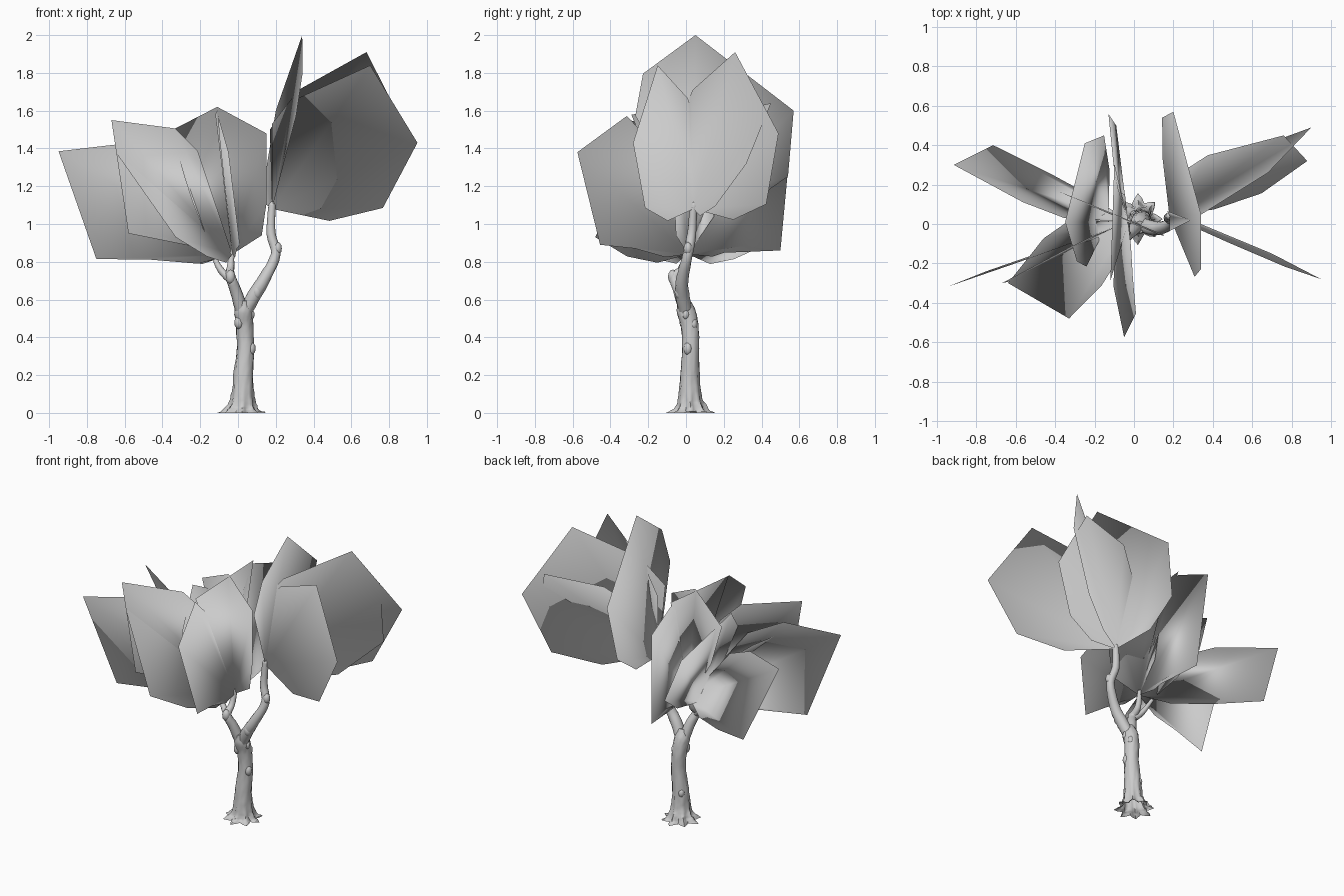
import bpy, bmesh, math, random
from mathutils import Vector

if "Cube" in bpy.data.objects:
    bpy.data.objects.remove(bpy.data.objects["Cube"])

random.seed(4)


def make_object(name, bm, angle=60):
    bmesh.ops.recalc_face_normals(bm, faces=bm.faces)
    me = bpy.data.meshes.new(name)
    bm.to_mesh(me)
    bm.free()
    ob = bpy.data.objects.new(name, me)
    bpy.context.collection.objects.link(ob)
    bpy.ops.object.select_all(action='DESELECT')
    ob.select_set(True)
    bpy.context.view_layer.objects.active = ob
    bpy.ops.object.shade_smooth_by_angle(angle=math.radians(angle))
    return ob


def spline(points, steps):
    """Catmull-Rom through (x, y, z, radius) points."""
    p = [Vector(q) for q in points]
    p = [p[0] * 2 - p[1]] + p + [p[-1] * 2 - p[-2]]
    out = []
    for i in range(1, len(p) - 2):
        a, b, c, d = p[i - 1:i + 3]
        for s in range(steps):
            t = s / steps
            out.append(0.5 * (2 * b + (c - a) * t + (2 * a - 5 * b + 4 * c - d) * t * t
                              + (3 * b - a - 3 * c + d) * t ** 3))
    return out + [p[-2]]


def tube(name, points, sides=16, steps=4, roots=0.0):
    """Bumpy limb; roots adds star-shaped flutes that fade out upwards."""
    pts = spline(points, steps)
    bm = bmesh.new()
    rings = []
    for i, q in enumerate(pts):
        a, b = pts[max(i - 1, 0)], pts[min(i + 1, len(pts) - 1)]
        t = (b - a).to_3d().normalized()
        if roots and q.z < 0.01:
            t = Vector((0, 0, 1))
        u = Vector((0, 1, 0)).cross(t).normalized()
        v = t.cross(u)
        ring = []
        for k in range(sides):
            ang = 2 * math.pi * k / sides
            lobe = roots * math.exp(-q.z / 0.07) * math.cos(8 * ang)
            r = q.w * (1 + lobe + random.uniform(-.05, .05))
            ring.append(bm.verts.new(q.to_3d() + r * (math.cos(ang) * u + math.sin(ang) * v)))
        rings.append(ring)
    for r0, r1 in zip(rings, rings[1:]):
        for k in range(sides):
            n = (k + 1) % sides
            bm.faces.new((r0[k], r0[n], r1[n], r1[k]))
    if not roots:
        bm.faces.new(rings[0])
    bm.faces.new(rings[-1])
    return make_object(name, bm)


def knot(x, y, z, r):
    bm = bmesh.new()
    bmesh.ops.create_icosphere(bm, subdivisions=2, radius=r)
    for v in bm.verts:
        v.co.z *= 1.5
        v.co += Vector((x, y, z))
    make_object("bark_knot", bm)


def leaf(name, crown, base, end, half, up=1.5, low=1.6, u_up=.5):
    """Fan-shaped card: end is the middle of the far edge, half its half-width.
    Its shading normals point away from the crown centre for a soft, full look."""
    crown, base, end, half = Vector(crown), Vector(base), Vector(end), Vector(half)
    axis = end - base
    outline = [(.27, -low * .65), (.6, -low), (1, -1), (1, 1), (u_up, up), (u_up * .5, up * .92)]
    pts = [base] + [base + axis * u + half * v for u, v in outline]
    middle = sum(pts, Vector()) / len(pts)
    flip = axis.cross(half).dot(middle - crown) < 0
    faces = [(0, i + 1, i) if flip else (0, i, i + 1) for i in range(1, len(pts) - 1)]
    me = bpy.data.meshes.new(name)
    me.from_pydata(pts, [], faces)
    me.polygons.foreach_set("use_smooth", [True] * len(faces))
    me.normals_split_custom_set_from_vertices([(p - crown).normalized() for p in pts])
    ob = bpy.data.objects.new(name, me)
    bpy.context.collection.objects.link(ob)


# trunk with root flare
tube("trunk", [(.02, .025, 0, .105), (.022, .025, .03, .075), (.025, .02, .09, .059),
               (.028, .02, .2, .051), (.04, .025, .34, .045), (.035, .02, .46, .046),
               (.03, 0, .54, .048), (.03, -.015, .6, .03)], sides=32, roots=.22)

# branches and twigs
tube("right_branch", [(.03, 0, .52, .035), (.09, -.02, .63, .037), (.14, -.02, .71, .032),
                      (.2, .01, .84, .026), (.175, .03, .95, .024), (.18, .04, 1.1, .019)], 12)
tube("left_branch", [(.025, 0, .52, .035), (-.01, -.035, .64, .031), (-.04, -.06, .72, .026),
                     (-.04, -.01, .77, .02), (-.03, .02, .87, .012)], 12)
tube("left_twig", [(-.03, -.06, .7, .024), (-.09, -.03, .755, .018), (-.14, .01, .85, .011)], 10)

for k in [(.07, .01, .34, .024), (.005, -.01, .48, .025), (.06, .04, .47, .02), (.0, .05, .19, .02),
          (.21, .01, .87, .023), (.18, .04, 1.09, .02), (.1, -.035, .64, .026),
          (-.04, -.07, .72, .026), (.07, 0, .52, .018)]:
    knot(*k)

# leaf cards on the right branch
R = ((0, 0, 1.05), (.18, .04, 1.08))
leaf("right_front_leaf", *R, (.825, -.215, 1.635), (-.125, .065, .205))
leaf("right_back_leaf", *R, (.79, .375, 1.695), (-.11, -.115, .215))
leaf("right_slanted_leaf", *R, (.82, .385, 1.48), (-.06, .065, .16), 2.1, 1.4)
leaf("top_leaf", *R, (.27, .31, 1.8), (.07, -.26, .2), 1.6, 1.3, .55)

# leaf cards on the left branch
C = (-.12, .1, .95)
L = (C, (-.03, .01, .84))
leaf("left_front_leaf", *L, (-.85, -.28, 1.1), (-.1, -.04, .285), 1.6, .65)
leaf("left_inner_leaf", *L, (-.625, -.29, 1.25), (-.045, -.01, .3), 1.7, .45, .38)
leaf("left_slanted_leaf", *L, (-.485, -.39, 1.15), (-.155, .09, .22), 1.3, .9)
leaf("left_back_leaf", *L, (-.815, .35, 1.13), (-.1, -.05, .25), 1.4, .8)
leaf("front_leaf", *L, (-.02, -.515, 1.135), (-.03, -.06, .245), 2.6, .6, .32)
leaf("back_leaf", *L, (-.11, .53, 1.18), (-.02, .03, .32), 1.9, .5, .45)
leaf("upright_leaf", *L, (-.11, .01, 1.6), (.01, .3, .02), .5, .6)
leaf("middle_leaf", *L, (.02, 0, 1.55), (.13, -.055, -.07), 1.2, 3)
leaf("side_leaf", C, (-.13, .01, .84), (-.3, .21, 1.4), (-.05, -.2, .1))
